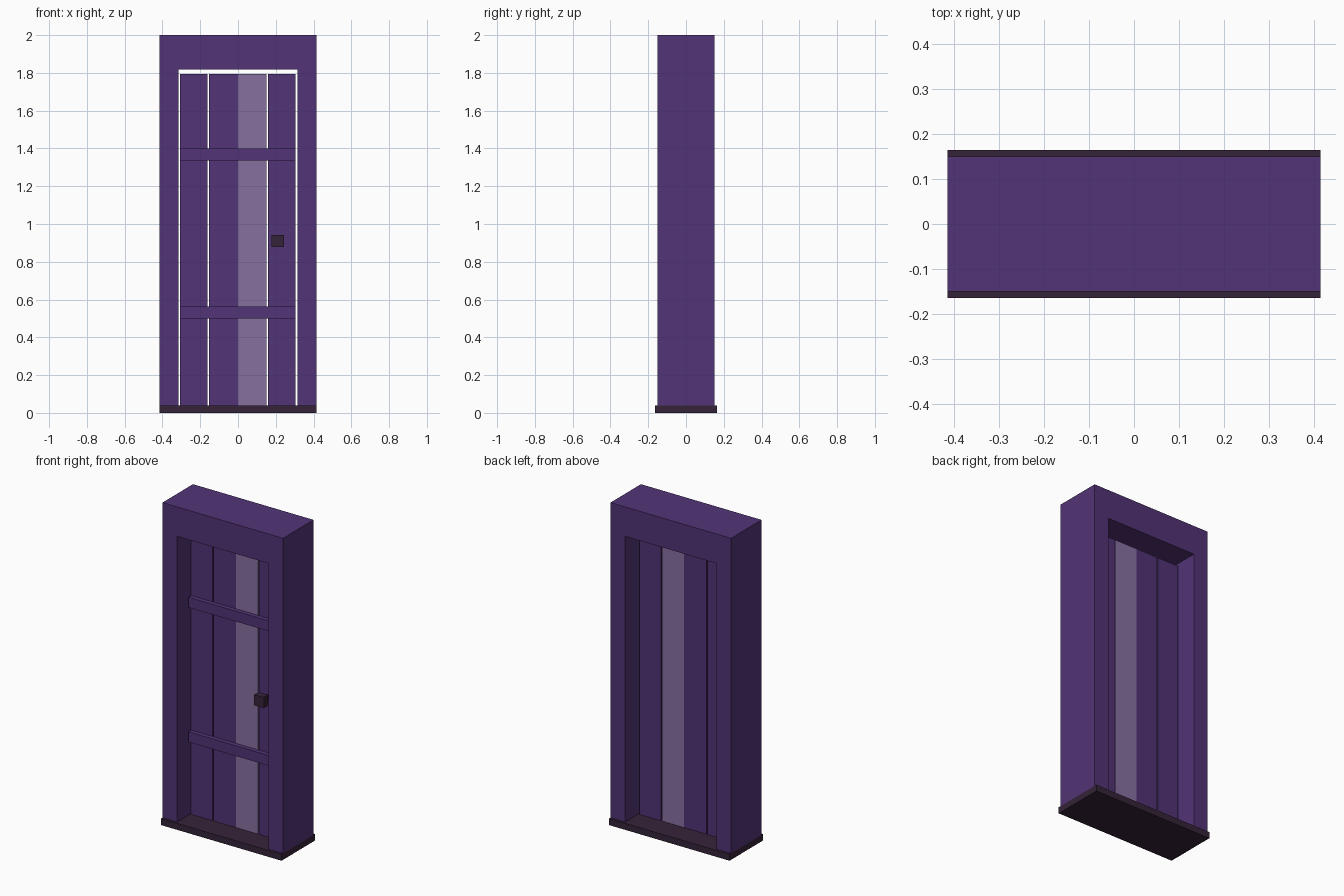
import bpy, bmesh

if "Cube" in bpy.data.objects:
    bpy.data.objects.remove(bpy.data.objects["Cube"])


def material(name, rgb):
    m = bpy.data.materials.new(name)
    m.diffuse_color = (*rgb, 1)
    m.use_nodes = True
    m.node_tree.nodes["Principled BSDF"].inputs["Base Color"].default_value = m.diffuse_color
    return m


PURPLE = material("purple wood", (0.084, 0.034, 0.181))
PALE = material("pale lilac wood", (0.242, 0.162, 0.352))
DARK = material("dark plum", (0.036, 0.017, 0.040))


def prism(name, outline, y0, y1, mat):
    """Extrude an x-z outline from y0 to y1."""
    bm = bmesh.new()
    face = bm.faces.new([bm.verts.new((x, y0, z)) for x, z in outline])
    ext = bmesh.ops.extrude_face_region(bm, geom=[face])
    moved = [v for v in ext["geom"] if isinstance(v, bmesh.types.BMVert)]
    bmesh.ops.translate(bm, verts=moved, vec=(0, y1 - y0, 0))
    bmesh.ops.recalc_face_normals(bm, faces=bm.faces)
    me = bpy.data.meshes.new(name)
    bm.to_mesh(me)
    bm.free()
    me.materials.append(mat)
    ob = bpy.data.objects.new(name, me)
    bpy.context.collection.objects.link(ob)
    return ob


def box(name, x0, x1, y0, y1, z0, z1, mat):
    return prism(name, [(x0, z0), (x1, z0), (x1, z1), (x0, z1)], y0, y1, mat)


W, OPEN, SILL = 0.415, 0.315, 0.04

# Threshold and one-piece surround
box("threshold", -W, W, -0.165, 0.165, 0, SILL, DARK)
prism("door_frame", [(-W, SILL), (-OPEN, SILL), (-OPEN, 1.817), (OPEN, 1.817),
                     (OPEN, SILL), (W, SILL), (W, 2), (-W, 2)], -0.15, 0.15, PURPLE)

# Vertical planks, the third one paler
planks = [(-0.308, -0.161), (-0.154, 0), (0, 0.152), (0.158, 0.305)]
for i, (x0, x1) in enumerate(planks):
    box(f"plank_{i + 1}", x0, x1, -0.02, 0.02, SILL, 1.793, PALE if i == 2 else PURPLE)

# Cross battens on the front
for name, z in (("lower_batten", 0.50), ("upper_batten", 1.337)):
    box(name, -0.308, 0.305, -0.047, -0.02, z, z + 0.064, PURPLE)

# Handle: square knob on a short stem
box("knob", 0.178, 0.244, -0.095, -0.053, 0.877, 0.943, DARK)
box("knob_stem", 0.196, 0.226, -0.053, -0.02, 0.895, 0.925, DARK)
